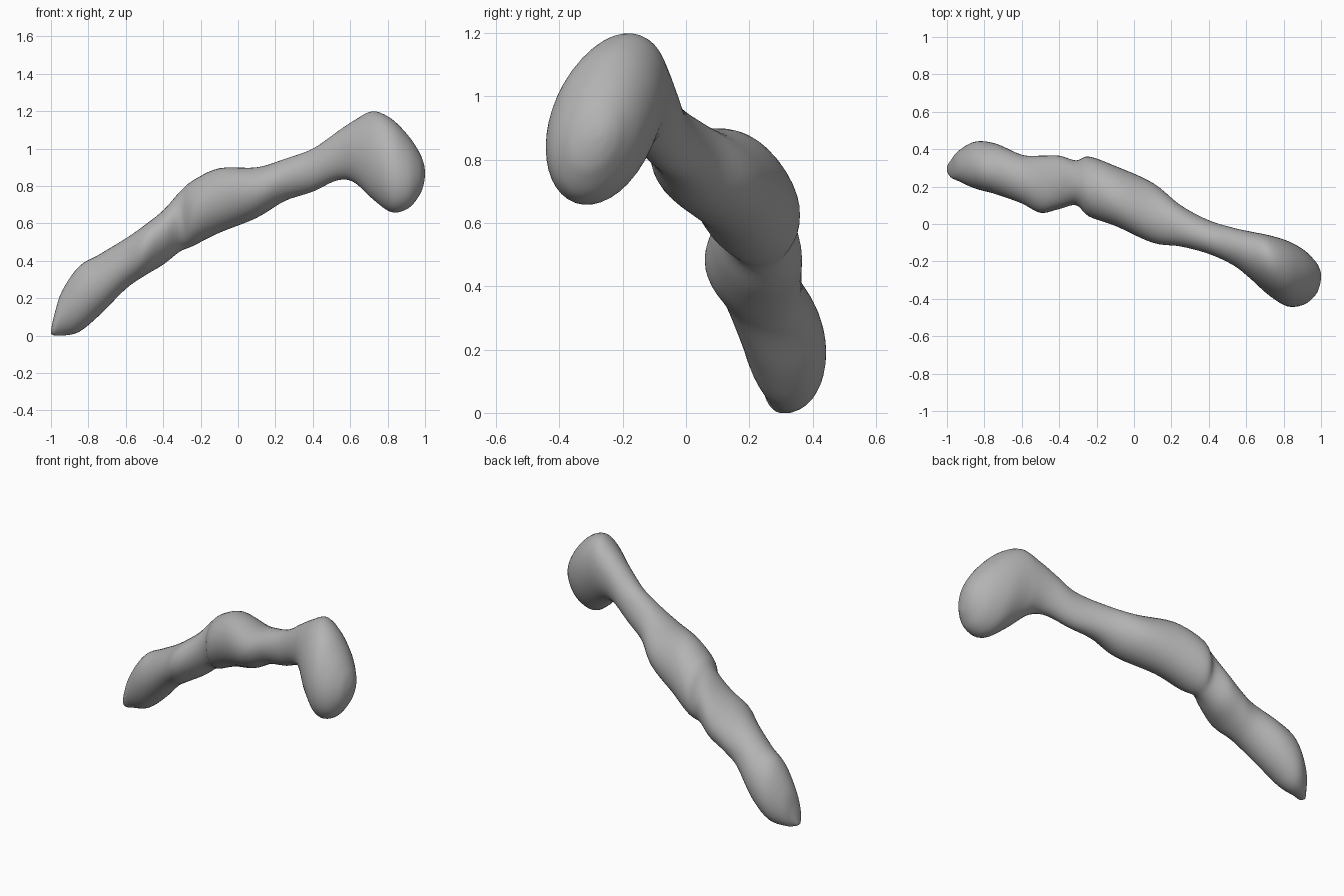
import bpy
import bmesh
from math import cos, sin, pi
from mathutils import Vector

SIDES = 40
STEPS = 5

old = bpy.data.objects.get("Cube")
if old:
    bpy.data.objects.remove(old, do_unlink=True)

# Material
grey = bpy.data.materials.new("matte_grey")
grey.use_nodes = True
colour = (0.45, 0.45, 0.45, 1)
grey.diffuse_color = colour
grey.node_tree.nodes["Principled BSDF"].inputs["Base Color"].default_value = colour

# Cross-sections from the low tip to the head: x, front, back, bottom, top
SECTIONS = [
    (-1, .28, .31, .01, .03),
    (-.98, .25, .34, 0, .12),
    (-.94, .23, .39, 0, .24),
    (-.85, .19, .44, .02, .37),
    (-.74, .16, .43, .11, .435),
    (-.6, .11, .37, .25, .52),
    (-.5, .06, .365, .32, .59),
    (-.4, .08, .365, .38, .67),
    (-.31, .1, .34, .45, .77),
    (-.24, .04, .36, .48, .83),
    (-.1, -.01, .31, .55, .895),
    (.1, -.1, .22, .63, .9),
    (.25, -.12, .1, .72, .945),
    (.4, -.16, .02, .77, 1),
    (.53, -.22, -.02, .83, 1.09),
    (.62, -.29, -.04, .82, 1.15),
    (.72, -.38, -.06, .73, 1.2),
    (.82, -.44, -.09, .66, 1.16),
    (.91, -.43, -.14, .68, 1.07),
    (.97, -.38, -.2, .75, .98),
    (.993, -.33, -.24, .81, .92),
    (1, -.29, -.27, .86, .88),
]


def spline(a, b, c, d, t):
    """Smooth blend between b and c."""
    return (b * 2 + (c - a) * t + (a * 2 - b * 5 + c * 4 - d) * t * t
            + (b * 3 - a - c * 3 + d) * t ** 3) / 2


def smooth_sections(rows):
    rows = [Vector(r) for r in rows]
    padded = [rows[0]] + rows + [rows[-1]]
    for i in range(len(rows) - 1):
        for k in range(STEPS):
            yield spline(*padded[i:i + 4], k / STEPS)
    yield rows[-1]


def ring(bm, section):
    """Leaning oval that fills the section's width and height."""
    x, front, back, bottom, top = section
    blend = min(max((x - .45) / .25, 0), 1)
    lean = -.15 + .4 * blend
    verts = []
    for i in range(SIDES):
        a = 2 * pi * i / SIDES
        y = (front + back) / 2 + (back - front) / 2 * cos(a)
        z = (bottom + top) / 2 + (top - bottom) / 2 * sin(a + lean)
        verts.append(bm.verts.new((x, y, max(z, 0))))
    return verts


# Knobbly shaft with its drooping head, as one continuous skin
bm = bmesh.new()
rings = [ring(bm, s) for s in smooth_sections(SECTIONS)]
for a, b in zip(rings, rings[1:]):
    for i in range(SIDES):
        j = (i + 1) % SIDES
        bm.faces.new((a[i], a[j], b[j], b[i]))
bm.faces.new(rings[0])
bm.faces.new(rings[-1])
bmesh.ops.recalc_face_normals(bm, faces=bm.faces[:])

mesh = bpy.data.meshes.new("knobbed_shaft")
bm.to_mesh(mesh)
bm.free()
mesh.materials.append(grey)
shaft = bpy.data.objects.new("knobbed_shaft", mesh)
bpy.context.collection.objects.link(shaft)
bpy.ops.object.select_all(action="DESELECT")
shaft.select_set(True)
bpy.context.view_layer.objects.active = shaft
bpy.ops.object.shade_smooth_by_angle(angle=pi / 3)
